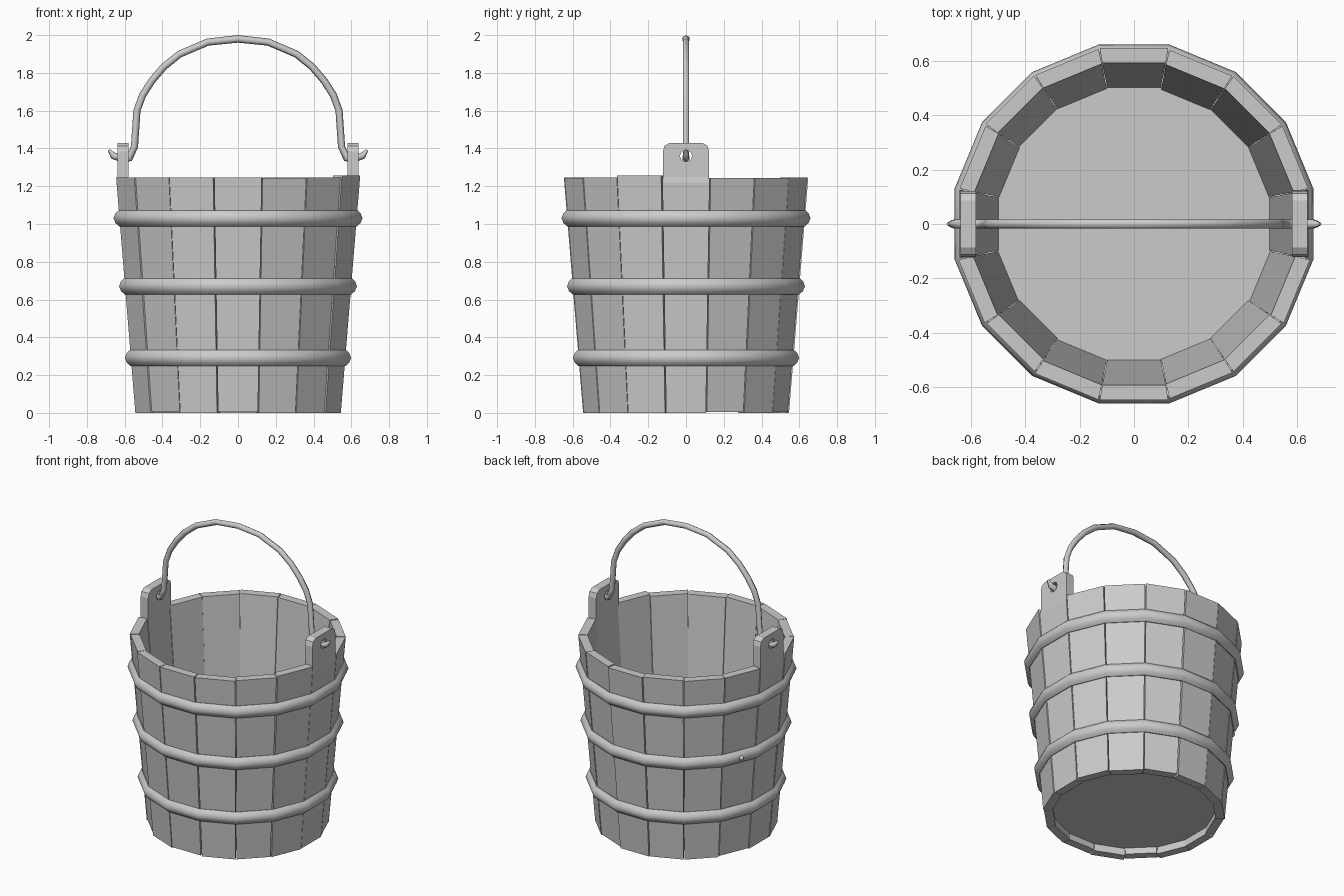
import bpy, bmesh, math, random
from mathutils import Vector, Matrix

if "Cube" in bpy.data.objects:
    bpy.data.objects.remove(bpy.data.objects["Cube"])

random.seed(4)
N = 16
HALF = math.tan(math.pi / N)
THICK = 0.055


def wall(z):
    """Outer face distance from the axis at height z."""
    return 0.542 + 0.102 * z / 1.25


def finish(name, bm, smooth=None):
    bmesh.ops.recalc_face_normals(bm, faces=bm.faces)
    me = bpy.data.meshes.new(name)
    bm.to_mesh(me)
    bm.free()
    ob = bpy.data.objects.new(name, me)
    bpy.context.collection.objects.link(ob)
    if smooth:
        bpy.ops.object.select_all(action='DESELECT')
        ob.select_set(True)
        bpy.context.view_layer.objects.active = ob
        bpy.ops.object.shade_smooth_by_angle(angle=math.radians(smooth))
    return ob


def loft(bm, rings, closed=False, caps=True):
    """Skin a list of equal-length point rings."""
    vs = [[bm.verts.new(p) for p in r] for r in rings]
    n = len(vs[0])
    for i in range(len(vs) if closed else len(vs) - 1):
        a, b = vs[i], vs[(i + 1) % len(vs)]
        for j in range(n):
            bm.faces.new((a[j], a[(j + 1) % n], b[(j + 1) % n], b[j]))
    if caps and not closed:
        bm.faces.new(vs[0])
        bm.faces.new(vs[-1])


def stave_ring(z, shift):
    o = wall(z) + shift
    i = o - THICK
    wo, wi = o * HALF - 0.003, i * HALF - 0.001
    return [(o, -wo, z), (o, wo, z), (i, wi, z), (i, -wi, z)]


# Plain staves, with slightly uneven heights and depths
for k in range(N):
    if k % 8 == 0:
        continue
    bm = bmesh.new()
    shift = random.uniform(-0.003, 0.004)
    top = random.choice((1.243, 1.247, 1.258))
    bottom = random.choice((0.0, 0.0, 0.006))
    loft(bm, [stave_ring(bottom, shift), stave_ring(top, shift)])
    bm.transform(Matrix.Rotation(k * 2 * math.pi / N, 4, 'Z'))
    finish(f"stave_{k:02d}", bm)

# Tall staves whose ears carry the handle
for side, ang in (("right", 0), ("left", math.pi)):
    bm = bmesh.new()
    low = [stave_ring(z, 0) for z in (0, 1.22)]
    ears = [[(o, -w, z), (o, w, z), (o - 0.056, w, z), (o - 0.056, -w, z)]
            for o, w, z in ((0.637, 0.122, 1.25), (0.637, 0.122, 1.385),
                            (0.637, 0.113, 1.414), (0.637, 0.087, 1.43))]
    loft(bm, low + ears)
    rot = Matrix.Rotation(ang, 4, 'Z')
    bm.transform(rot)
    ear = finish(f"ear_stave_{side}", bm)

    # Handle hole
    bm = bmesh.new()
    bmesh.ops.create_cone(bm, cap_ends=True, segments=10, radius1=0.032, radius2=0.032, depth=0.3,
                          matrix=rot @ Matrix.Translation((0.61, 0, 1.36)) @ Matrix.Rotation(math.pi / 2, 4, 'Y'))
    cutter = finish("hole_cutter", bm)
    cutter.hide_render = True
    mod = ear.modifiers.new("hole", 'BOOLEAN')
    mod.operation = 'DIFFERENCE'
    mod.solver = 'EXACT'
    mod.object = cutter
    bpy.context.view_layer.objects.active = ear
    bpy.ops.object.modifier_apply(modifier=mod.name)
    bpy.data.objects.remove(cutter)

# Recessed floor
bm = bmesh.new()
loft(bm, [[Vector((math.cos(a), math.sin(a), 0)) * 0.525 + Vector((0, 0, z))
           for a in ((k + 0.5) * 2 * math.pi / N for k in range(N))] for z in (0.05, 0.13)])
finish("floor", bm)

# Hoops following the sixteen-sided wall
section = [(0.007, 0.042), (0.024, 0.026), (0.033, 0), (0.022, -0.026),
           (0.003, -0.042), (-0.02, -0.035), (-0.02, 0.035)]
for name, z in (("lower_hoop", 0.29), ("middle_hoop", 0.67), ("upper_hoop", 1.03)):
    bm = bmesh.new()
    rings = []
    for k in range(N):
        a = (k + 0.5) * 2 * math.pi / N
        rings.append([((wall(z) + dr) / math.cos(math.pi / N) * math.cos(a),
                       (wall(z) + dr) / math.cos(math.pi / N) * math.sin(a), z + dz) for dr, dz in section])
    loft(bm, rings, closed=True)
    finish(name, bm, 50)

# Small rivet on the middle hoop
bm = bmesh.new()
bmesh.ops.create_uvsphere(bm, u_segments=8, v_segments=6, radius=0.016)
a = math.radians(157.5)
bm.transform(Matrix.Translation((0.627 * math.cos(a), 0.627 * math.sin(a), 0.67)))
finish("hoop_rivet", bm, 60)

# Bent wire handle with pointed, hooked ends: x, z, radius for one half
half = [(-0.684, 1.392, 0.006), (-0.662, 1.362, 0.018), (-0.62, 1.348, 0.02), (-0.575, 1.348, 0.02),
        (-0.548, 1.41, 0.019), (-0.535, 1.6, 0.019), (-0.505, 1.682, 0.019), (-0.457, 1.757, 0.019),
        (-0.393, 1.832, 0.019), (-0.31, 1.899, 0.019), (-0.16, 1.963, 0.019)]
path = half + [(0, 1.98, 0.02)] + [(-x, z, r) for x, z, r in reversed(half)]
pts = [Vector((x, 0, z)) for x, z, r in path]
rings = []
for i, p in enumerate(pts):
    t = (pts[min(i + 1, len(pts) - 1)] - pts[max(i - 1, 0)]).normalized()
    n = Vector((-t.z, 0, t.x))
    r = path[i][2]
    rings.append([p + r * (n * math.cos(j * math.pi / 3) + Vector((0, 1, 0)) * math.sin(j * math.pi / 3))
                  for j in range(6)])
bm = bmesh.new()
loft(bm, rings)
finish("handle", bm, 65)
